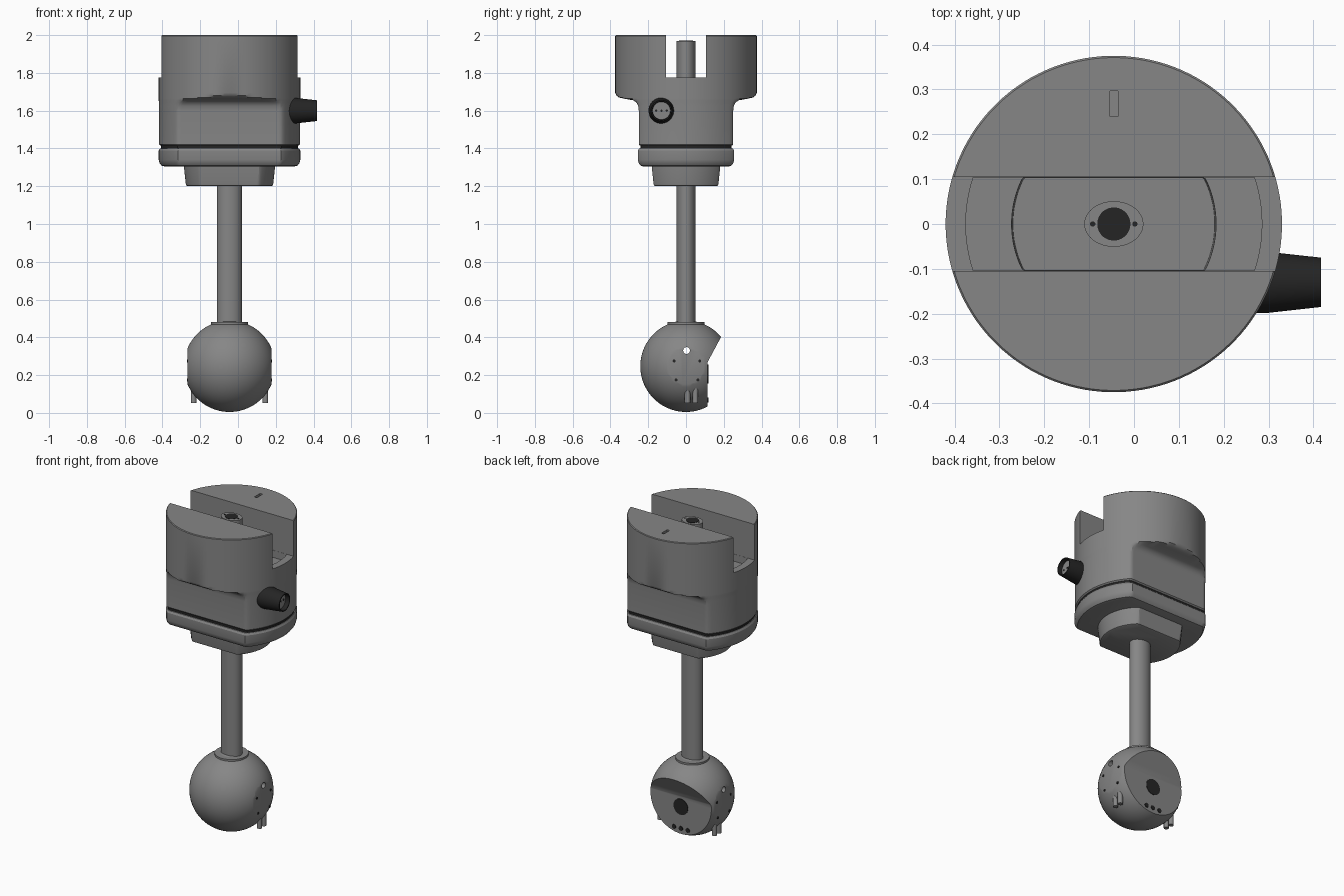
import bpy, bmesh, math
from mathutils import Matrix, Vector

if "Cube" in bpy.data.objects:
    bpy.data.objects.remove(bpy.data.objects["Cube"])

CX = -0.045   # main vertical axis


def material(name, v):
    m = bpy.data.materials.new(name)
    m.diffuse_color = (v, v, v, 1)
    m.use_nodes = True
    m.node_tree.nodes["Principled BSDF"].inputs["Base Color"].default_value = m.diffuse_color
    return m


GREY = material("mid grey", 0.24)
DARK = material("near black", 0.018)


def finish(name, bm, mat):
    bmesh.ops.recalc_face_normals(bm, faces=bm.faces)
    me = bpy.data.meshes.new(name)
    bm.to_mesh(me)
    bm.free()
    ob = bpy.data.objects.new(name, me)
    bpy.context.collection.objects.link(ob)
    me.materials.append(mat)
    return ob


def loft(name, sections, mat, loc=(CX, 0, 0), sy=1.0, rot=None, n=128):
    """Stack rings (radius, half depth, height); depth clips the circle into flats."""
    bm = bmesh.new()
    rings = []
    for r, h, z in sections:
        ring = []
        for i in range(n):
            a = 2 * math.pi * (i + 0.5) / n
            y = max(-h, min(h, r * math.sin(a) * sy))
            ring.append(bm.verts.new((r * math.cos(a), y, z)))
        rings.append(ring)
    for a, b in zip(rings, rings[1:]):
        for i in range(n):
            j = (i + 1) % n
            bm.faces.new((a[i], a[j], b[j], b[i]))
    bm.faces.new(rings[0][::-1])
    bm.faces.new(rings[-1])
    if rot:
        bmesh.ops.transform(bm, matrix=rot, verts=bm.verts)
    bmesh.ops.translate(bm, vec=loc, verts=bm.verts)
    return finish(name, bm, mat)


def rod(name, r, a, b, mat, axis="Z", n=32):
    """Plain cylinder from point a, with length b along an axis."""
    rot = {"Z": None, "X": Matrix.Rotation(math.pi / 2, 4, "Y"),
           "Y": Matrix.Rotation(-math.pi / 2, 4, "X")}[axis]
    return loft(name, [(r, r, 0), (r, r, b)], mat, a, 1.0, rot, n)


def box(name, lo, hi, mat):
    bm = bmesh.new()
    bmesh.ops.create_cube(bm, size=1)
    for v in bm.verts:
        v.co = Vector([lo[k] + (v.co[k] + 0.5) * (hi[k] - lo[k]) for k in range(3)])
    return finish(name, bm, mat)


def cut(ob, cutter):
    mod = ob.modifiers.new("cut", "BOOLEAN")
    mod.operation, mod.solver, mod.object = "DIFFERENCE", "EXACT", cutter
    bpy.context.view_layer.objects.active = ob
    bpy.ops.object.modifier_apply(modifier=mod.name)
    bpy.data.objects.remove(cutter)


# Head: flat-sided body flaring into a round drum
head = loft("head", [
    (0.366, 0.243, 1.415), (0.373, 0.25, 1.422), (0.373, 0.25, 1.60),
    (0.374, 0.253, 1.625), (0.374, 0.262, 1.643), (0.375, 0.28, 1.655),
    (0.375, 0.33, 1.664), (0.375, 0.355, 1.670), (0.375, 0.368, 1.680),
    (0.375, 0.375, 1.695), (0.375, 0.375, 1.996), (0.371, 0.371, 2.0)], GREY)
# Slot across the drum with a stepped pocket in its floor
cut(head, box("slot_cutter", (-1, -0.105, 1.775), (1, 0.105, 2.4), GREY))
cut(head, loft("pocket_cutter", [(0.33, 0.104, 1.73), (0.33, 0.104, 1.9)], GREY))
cut(head, loft("inner_pocket_cutter", [(0.225, 0.103, 1.68), (0.235, 0.103, 1.85)], GREY))
cut(head, box("mark_cutter", (CX - 0.009, 0.24, 1.985), (CX + 0.009, 0.297, 2.1), GREY))

# Seal, base plate and lower block
loft("seal", [(0.364, 0.241, 1.395), (0.364, 0.241, 1.42)], DARK)
loft("base_plate", [
    (0.345, 0.228, 1.305), (0.36, 0.24, 1.309), (0.37, 0.25, 1.322),
    (0.375, 0.255, 1.34), (0.375, 0.255, 1.388), (0.368, 0.248, 1.40)], GREY)
loft("lower_block", [
    (0.222, 0.162, 1.20), (0.229, 0.169, 1.204), (0.232, 0.172, 1.215),
    (0.242, 0.182, 1.31)], GREY)

# Oval shaft with a dark bore at the top
loft("shaft", [(0.066, 1, 0.44), (0.066, 1, 1.97)], GREY, sy=0.77, n=64)
rod("shaft_bore", 0.037, (CX, 0, 1.968), 0.004, DARK)
for s in (-1, 1):
    rod("bore_screw", 0.006, (CX + s * 0.047, 0, 1.968), 0.004, DARK, n=12)

# Side knob: dark tapered sleeve with a grey core
loft("knob", [(0.068, 1, 0.25), (0.068, 1, 0.30), (0.055, 1, 0.417),
              (0.049, 1, 0.417), (0.047, 1, 0.385)], DARK,
     (0, -0.13, 1.60), 1.0, Matrix.Rotation(math.pi / 2, 4, "Y"), 64)
rod("knob_core", 0.047, (0.37, -0.13, 1.60), 0.02, GREY, "X")
for dy in (-0.028, 0, 0.028):
    rod("knob_pin", 0.006, (0.388, -0.13 + dy, 1.60), 0.004, DARK, "X", 12)

# Ball with flat cheeks
R, CZ, CHEEK = 0.242, 0.247, 0.222
bm = bmesh.new()
bmesh.ops.create_uvsphere(bm, u_segments=72, v_segments=40, radius=R)
for s in (-1, 1):
    bmesh.ops.bisect_plane(bm, geom=bm.verts[:] + bm.edges[:] + bm.faces[:], dist=1e-5,
                           plane_co=(s * CHEEK, 0, 0), plane_no=(s, 0, 0), clear_outer=True)
    bmesh.ops.holes_fill(bm, edges=[e for e in bm.edges if e.is_boundary], sides=0)
bmesh.ops.translate(bm, vec=(CX, 0, CZ), verts=bm.verts)
ball = finish("ball", bm, GREY)

# Notch at the back: upright face under a sloping overhang
bm = bmesh.new()
profile = [(0.115, -0.2), (0.115, 0.27), (0.265, 0.55), (0.6, 0.55), (0.6, -0.2)]
f = bm.faces.new([bm.verts.new((-0.6, y, z)) for y, z in profile])
ext = bmesh.ops.extrude_face_region(bm, geom=[f])
bmesh.ops.translate(bm, vec=(1.2, 0, 0),
                    verts=[g for g in ext["geom"] if isinstance(g, bmesh.types.BMVert)])
cut(ball, finish("notch_cutter", bm, GREY))
cut(ball, rod("hole_cutter", 0.018, (-0.6, 0.003, 0.33), 1.2, GREY, "X"))

# Collar where the shaft meets the ball
rod("collar", 0.097, (CX, 0, 0.45), 0.03, GREY, n=64)

# Lens and row of small sensors on the notch face
rod("lens", 0.05, (CX, 0.11, 0.205), 0.008, DARK, "Y", 48)
for dx in (-0.048, 0, 0.048):
    rod("sensor", 0.014, (CX + dx, 0.11, 0.068), 0.008, DARK, "Y", 20)

# Cheek screws and hanging pegs on both sides
for s in (-1, 1):
    for y, z in ((-0.063, 0.275), (0.073, 0.275), (-0.052, 0.175), (0.063, 0.175)):
        rod("cheek_screw", 0.008, (CX + s * CHEEK - 0.003, y, z), 0.006, DARK, "X", 12)
    for y in (0.008, 0.05):
        rod("peg", 0.015, (CX + s * 0.19, y, 0.052), 0.09, GREY, n=20)

# Smooth shading with sharp edges kept
bpy.ops.object.select_all(action="SELECT")
bpy.context.view_layer.objects.active = head
bpy.ops.object.shade_smooth_by_angle(angle=math.radians(30))
